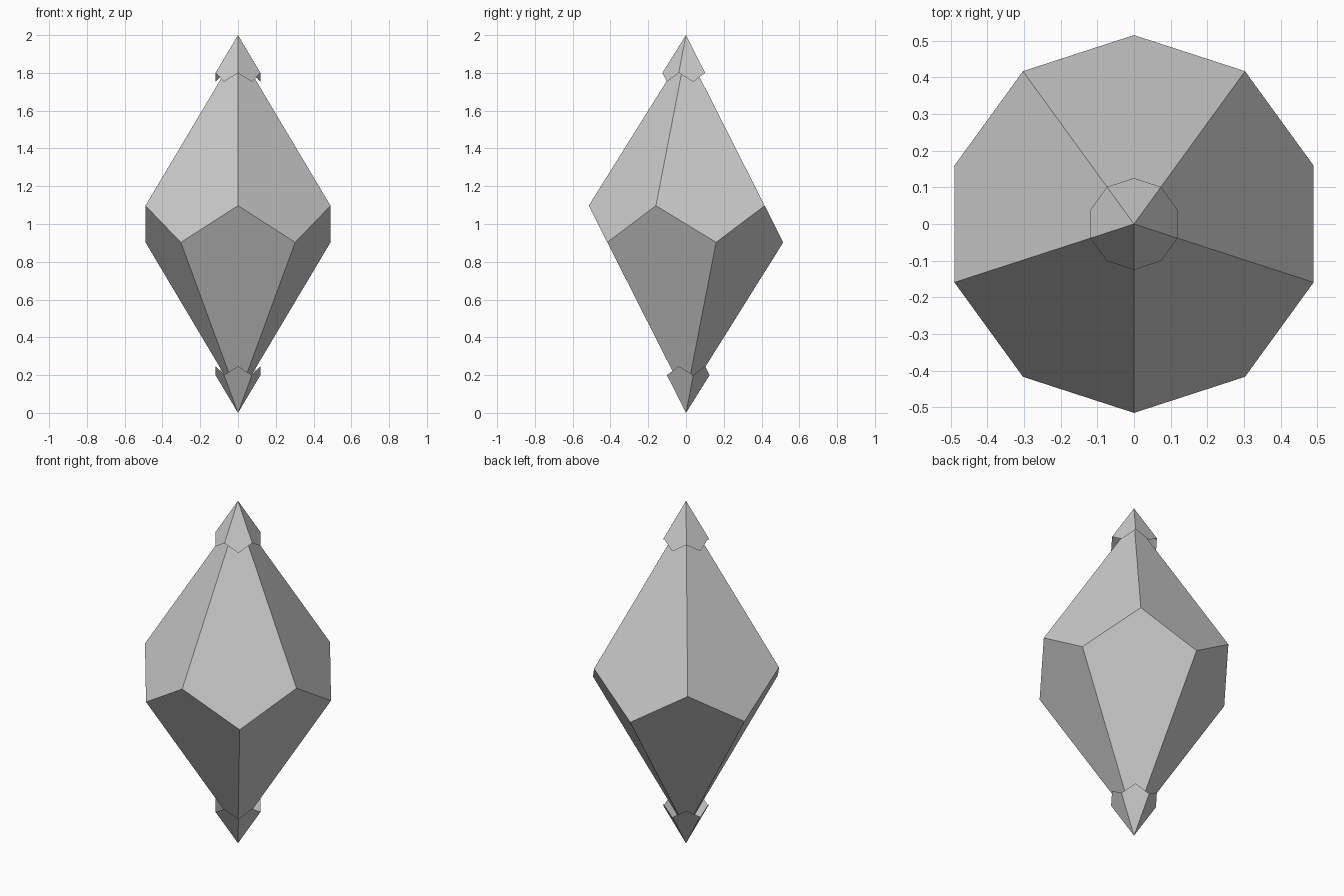
import bpy, bmesh
from math import sin, cos, radians

if "Cube" in bpy.data.objects:
    bpy.data.objects.remove(bpy.data.objects["Cube"])

C36 = cos(radians(36))
FLAT = (1 - C36) / (1 + C36)   # ring offset that keeps the kite faces planar


def ring(bm, radius, start, z):
    return [bm.verts.new((radius * cos(radians(start + 72 * k)),
                          radius * sin(radians(start + 72 * k)), z)) for k in range(5)]


def kites(bm, tip, near, far):
    for k in range(5):
        bm.faces.new((tip, near[k], far[k], near[(k + 1) % 5]))


def finish(bm, name):
    bmesh.ops.recalc_face_normals(bm, faces=bm.faces)
    mesh = bpy.data.meshes.new(name)
    bm.to_mesh(mesh)
    bm.free()
    obj = bpy.data.objects.new(name, mesh)
    bpy.context.collection.objects.link(obj)
    return obj


# Crystal body: ten kite faces around a zigzag waist
HALF, RADIUS = 0.92, 0.515
bm = bmesh.new()
upper = ring(bm, RADIUS, -90, 1 + HALF * FLAT)
lower = ring(bm, RADIUS, -54, 1 - HALF * FLAT)
kites(bm, bm.verts.new((0, 0, 1 + HALF)), upper, lower)
kites(bm, bm.verts.new((0, 0, 1 - HALF)), lower, upper[1:] + upper[:1])
finish(bm, "crystal_body")

# Open pointed caps with a zigzag rim, floating just off each tip
CAP_RADIUS, CAP_DEPTH = 0.125, 0.2
for name, side in (("top_cap", 1), ("bottom_cap", -1)):
    bm = bmesh.new()
    near = ring(bm, CAP_RADIUS, -90 * side, 1 + side * (1 - CAP_DEPTH))
    far = ring(bm, CAP_RADIUS, -90 * side + 36, 1 + side * (1 - CAP_DEPTH / C36))
    kites(bm, bm.verts.new((0, 0, 1 + side)), near, far)
    cap = finish(bm, name)
    # Open shells: make sure the faces point away from the axis
    if cap.data.polygons[0].normal.z * side < 0:
        cap.data.flip_normals()
